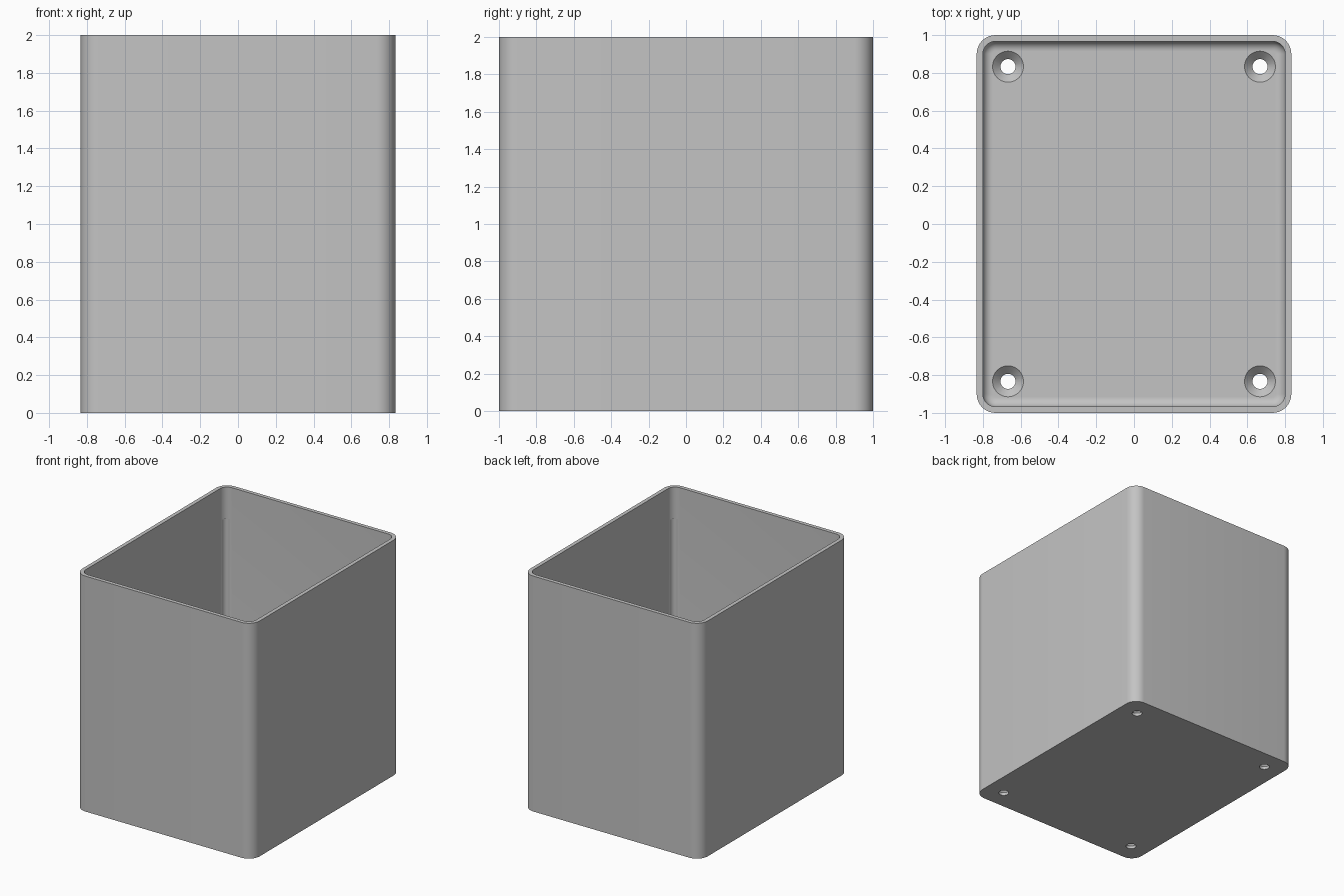
import bpy, bmesh
from math import sin, cos, pi

if "Cube" in bpy.data.objects:
    bpy.data.objects.remove(bpy.data.objects["Cube"])

HALF_X, HALF_Y, HEIGHT = 0.833, 1.0, 2.0
WALL, FLOOR, CORNER, FILLET = 0.033, 0.067, 0.1, 0.05
HOLE_X, HOLE_Y = 0.667, 0.833

grey = bpy.data.materials.new("light grey")
grey.use_nodes = True
colour = (0.55, 0.55, 0.55, 1)
grey.diffuse_color = colour
grey.node_tree.nodes["Principled BSDF"].inputs["Base Color"].default_value = colour


def make_object(name, bm):
    bmesh.ops.recalc_face_normals(bm, faces=bm.faces)
    mesh = bpy.data.meshes.new(name)
    bm.to_mesh(mesh)
    bm.free()
    mesh.materials.append(grey)
    obj = bpy.data.objects.new(name, mesh)
    bpy.context.collection.objects.link(obj)
    return obj


def rounded_loop(bm, inset, z, steps=10):
    """Rounded rectangle of vertices, drawn in from the outer wall."""
    r = CORNER - inset
    verts = []
    for q, (sx, sy) in enumerate([(1, 1), (-1, 1), (-1, -1), (1, -1)]):
        for i in range(steps + 1):
            a = (q + i / steps) * pi / 2
            verts.append(bm.verts.new((sx * (HALF_X - CORNER) + r * cos(a),
                                       sy * (HALF_Y - CORNER) + r * sin(a), z)))
    return verts


def loft(bm, loops):
    """Skin successive loops and cap both ends."""
    for a, b in zip(loops, loops[1:]):
        for i in range(len(a)):
            j = (i + 1) % len(a)
            bm.faces.new((a[i], a[j], b[j], b[i]))
    bm.faces.new(loops[0])
    bm.faces.new(loops[-1])


def turned(bm, x, y, profile, sides=32):
    """Solid of revolution about a vertical axis."""
    loops = [[bm.verts.new((x + r * cos(2 * pi * i / sides),
                            y + r * sin(2 * pi * i / sides), z))
              for i in range(sides)] for r, z in profile]
    loft(bm, loops)


# Open box: outer wall, rim, inner wall, floor fillet
bm = bmesh.new()
loops = [rounded_loop(bm, 0, 0), rounded_loop(bm, 0, HEIGHT),
         rounded_loop(bm, WALL, HEIGHT)]
for k in range(9):
    a = k / 8 * pi / 2
    loops.append(rounded_loop(bm, WALL + FILLET * (1 - cos(a)),
                              FLOOR + FILLET * (1 - sin(a))))
loft(bm, loops)
box = make_object("open_box", bm)

# Countersunk screw holes and shallow inner corner grooves
bm = bmesh.new()
for sx in (-1, 1):
    for sy in (-1, 1):
        turned(bm, sx * HOLE_X, sy * HOLE_Y,
               [(0.04, -0.1), (0.04, FLOOR - 0.042), (0.082, FLOOR), (0.082, FLOOR + 0.02)])
        turned(bm, sx * 0.763, sy * 0.93, [(0.035, 0.14), (0.035, 1.73)])
cutter = make_object("hole_cutter", bm)
cutter.hide_render = True

cut = box.modifiers.new("holes", "BOOLEAN")
cut.operation = "DIFFERENCE"
cut.solver = "EXACT"
cut.object = cutter
bpy.ops.object.select_all(action="DESELECT")
box.select_set(True)
bpy.context.view_layer.objects.active = box
bpy.ops.object.modifier_apply(modifier=cut.name)
bpy.data.objects.remove(cutter)
bpy.ops.object.shade_smooth_by_angle()
